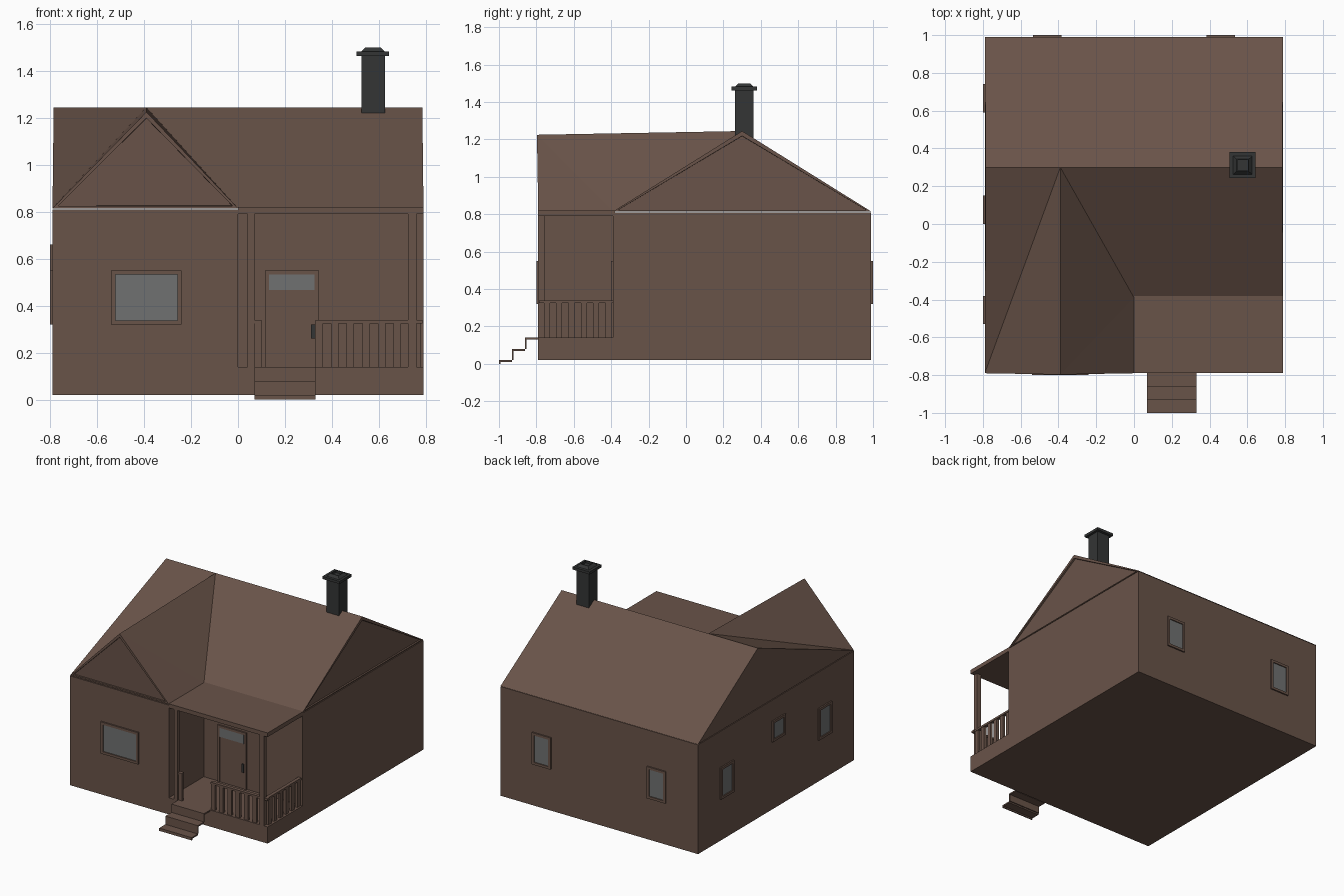
import bpy, bmesh

if "Cube" in bpy.data.objects:
    bpy.data.objects.remove(bpy.data.objects["Cube"])


def material(name, color):
    m = bpy.data.materials.new(name)
    m.diffuse_color = (*color, 1)
    m.use_nodes = True
    m.node_tree.nodes["Principled BSDF"].inputs["Base Color"].default_value = m.diffuse_color
    return m


BROWN = material("brown", (0.141, 0.087, 0.066))
GLASS = material("grey glass", (0.16, 0.165, 0.165))
DARK = material("charcoal", (0.033, 0.035, 0.035))


def finish(name, bm, mat, fix=True):
    if fix:
        bmesh.ops.recalc_face_normals(bm, faces=bm.faces)
    me = bpy.data.meshes.new(name)
    bm.to_mesh(me)
    bm.free()
    me.materials.append(mat)
    ob = bpy.data.objects.new(name, me)
    bpy.context.collection.objects.link(ob)
    return ob


def boxes(name, items, mat):
    """One object from boxes given as (x0, x1, y0, y1, z0, z1)."""
    bm = bmesh.new()
    for x0, x1, y0, y1, z0, z1 in items:
        vs = bmesh.ops.create_cube(bm, size=1)["verts"]
        for v in vs:
            v.co = (x1 if v.co.x > 0 else x0, y1 if v.co.y > 0 else y0, z1 if v.co.z > 0 else z0)
    return finish(name, bm, mat)


def prism(name, outline, z0, z1, mat):
    bm = bmesh.new()
    f = bm.faces.new([bm.verts.new((x, y, z0)) for x, y in outline])
    top = bmesh.ops.extrude_face_region(bm, geom=[f])["geom"]
    for v in top:
        if isinstance(v, bmesh.types.BMVert):
            v.co.z = z1
    return finish(name, bm, mat)


def panel(side, wall, out, u0, u1, z0, z1):
    """Box on a wall: side 'x' or 'y' is the wall normal axis, out is signed thickness."""
    a, b = sorted((wall, wall + out))
    return (a, b, u0, u1, z0, z1) if side == "x" else (u0, u1, a, b, z0, z1)


def frame(name, side, wall, s, u0, u1, z0, z1, t=0.018, sill=True):
    bars = [(u0, u0 + t, z0, z1), (u1 - t, u1, z0, z1), (u0 + t, u1 - t, z1 - t, z1)]
    if sill:
        bars.append((u0 + t, u1 - t, z0, z0 + t))
    boxes(name, [panel(side, wall, s * 0.01, *b) for b in bars], BROWN)


def window(name, side, wall, s, u0, u1, z0, z1):
    frame(name + "_frame", side, wall, s, u0, u1, z0, z1)
    boxes(name + "_glass", [panel(side, wall, s * 0.003, u0 + .018, u1 - .018, z0 + .018, z1 - .018)], GLASS)


# Walls: L-shaped body, with the porch base filling the corner
prism("house_walls", [(-.79, -.79), (0, -.79), (0, -.39), (.79, -.39), (.79, .99), (-.79, .99)], .02, .81, BROWN)
boxes("porch_base", [(0, .79, -.79, -.39, .02, .14)], BROWN)

# Roof with crossing front gable
P = dict(A=(-.785, .3, 1.245), B=(-.39, .3, 1.245), C=(.785, .3, 1.245), D=(.79, .99, .815),
         E=(-.79, .99, .815), F=(.79, -.39, .815), G=(0, -.39, .815), H=(0, -.79, .815),
         I=(-.79, -.79, .815), J=(-.39, -.797, 1.225))
bm = bmesh.new()
V = {k: bm.verts.new(p) for k, p in P.items()}
faces = {n: bm.faces.new([V[k] for k in n]) for n in
         ("ABCDE", "BGFC", "BJG", "JHG", "BIJ", "AIB", "AEI", "CFD", "JIH", "EDFGHI")}
bmesh.ops.recalc_face_normals(bm, faces=bm.faces)
# Recessed triangles in the right and front gables
for n in ("CFD", "JIH"):
    bmesh.ops.inset_region(bm, faces=[faces[n]], thickness=.026, depth=0)
    bmesh.ops.inset_region(bm, faces=[faces[n]], thickness=.001, depth=-.012)
finish("roof", bm, BROWN, fix=False)

# Porch roof, posts and railings
boxes("porch_roof", [(0, .79, -.79, -.38, .79, .82)], BROWN)
boxes("porch_posts", [(.04, .07, -.79, -.76, .14, .79), (.725, .76, -.79, -.757, .14, .79)], BROWN)
boxes("porch_rails", [(.33, .785, -.785, -.76, .325, .34), (.755, .78, -.785, -.39, .325, .34),
                      (.04, .1, -.785, -.76, .325, .34)], BROWN)
pitch = .0665
slats = [(.33 + i * pitch, .362 + i * pitch, -.782, -.763, .14, .325) for i in range(7)]
slats += [(.758, .777, -.76 + i * .066, -.728 + i * .066, .14, .325) for i in range(6)]
slats += [(.07, .1, -.782, -.763, .14, .325)]
boxes("porch_balusters", slats, BROWN)

# Thin zigzag front steps
steps = []
for i in range(3):
    y, z = -.79 - i * .07, .14 - i * .06
    steps.append((.07, .33, y - .07, y, z - .01, z))
    steps.append((.07, .33, y - .07, y - .062, max(z - .06, 0), z - .01))
boxes("front_steps", steps, BROWN)

# Door
frame("door_frame", "y", -.39, -1, .115, .345, .14, .55, sill=False)
boxes("door", [(.133, .327, -.395, -.385, .14, .532)], BROWN)
boxes("door_glass", [(.133, .325, -.399, -.393, .467, .532)], GLASS)
boxes("door_handle", [(.31, .327, -.404, -.394, .26, .32)], DARK)

# Windows: front, left side, back
window("front_window", "y", -.79, -1, -.54, -.24, .32, .55)
for name, y0, z0, z1 in (("left_front", -.53, .32, .55), ("left_middle", 0, .51, .66), ("left_back", .59, .32, .55)):
    window(name + "_window", "x", -.79, -1, y0, y0 + .15, z0, z1)
for name, x0 in (("back_left", -.535), ("back_right", .385)):
    window(name + "_window", "y", .99, 1, x0, x0 + .15, .32, .55)

# Chimney: shaft, cap and stepped crown with a recessed flue
boxes("chimney_shaft", [(.525, .625, .262, .36, 1.15, 1.465)], DARK)
boxes("chimney_cap", [(.505, .642, .243, .38, 1.463, 1.482)], DARK)
crown = boxes("chimney_crown", [(.525, .625, .262, .36, 1.482, 1.5)], DARK)
bm = bmesh.new()
bm.from_mesh(crown.data)
for v in bm.verts:
    if v.co.z > 1.49:
        v.co.x = .575 + (v.co.x - .575) * .65
        v.co.y = .311 + (v.co.y - .311) * .65
top = max(bm.faces, key=lambda f: f.calc_center_median().z)
bmesh.ops.inset_region(bm, faces=[top], thickness=.006, depth=0)
bmesh.ops.inset_region(bm, faces=[top], thickness=.001, depth=-.015)
bm.to_mesh(crown.data)
bm.free()
